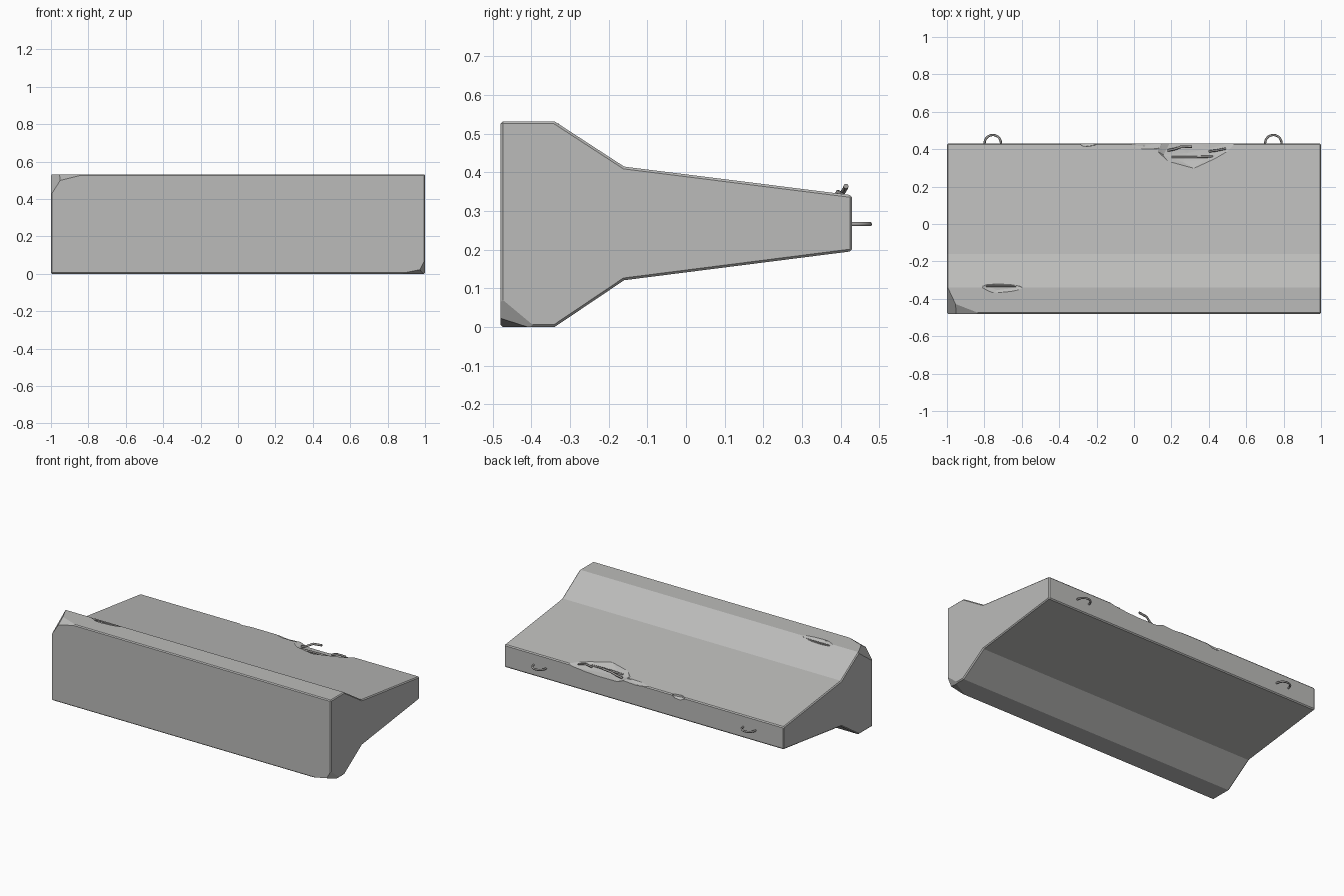
import bpy, bmesh, math, random
from mathutils import Vector

if "Cube" in bpy.data.objects:
    bpy.data.objects.remove(bpy.data.objects["Cube"])

random.seed(4)


def material(name, rgb):
    m = bpy.data.materials.new(name)
    m.diffuse_color = (*rgb, 1)
    m.use_nodes = True
    m.node_tree.nodes["Principled BSDF"].inputs["Base Color"].default_value = m.diffuse_color
    return m


concrete = material("concrete grey", (0.5, 0.5, 0.49))
steel = material("steel grey", (0.36, 0.35, 0.34))


def add_object(name, bm, mat):
    bmesh.ops.recalc_face_normals(bm, faces=bm.faces[:])
    me = bpy.data.meshes.new(name)
    bm.to_mesh(me)
    bm.free()
    me.materials.append(mat)
    ob = bpy.data.objects.new(name, me)
    bpy.context.collection.objects.link(ob)
    return ob


# Barrier body: the side profile swept along x
profile = [(-0.48, 0), (-0.34, 0), (-0.16, 0.121), (0.43, 0.196),
           (0.43, 0.341), (-0.16, 0.415), (-0.34, 0.532), (-0.48, 0.532)]
bm = bmesh.new()
face = bm.faces.new([bm.verts.new((-1, y, z)) for y, z in profile])
ext = bmesh.ops.extrude_face_region(bm, geom=[face])
bmesh.ops.translate(bm, vec=(2, 0, 0),
                    verts=[v for v in ext["geom"] if isinstance(v, bmesh.types.BMVert)])
bmesh.ops.recalc_face_normals(bm, faces=bm.faces[:])
sharp = [e for e in bm.edges if e.calc_face_angle(0) > math.radians(40)]
bmesh.ops.bevel(bm, geom=sharp, offset=0.006, segments=1, affect='EDGES')


# Broken corners: each plane slices off one chip
def chip(corner, dx, dy, dz):
    c = Vector(corner)
    a, b, d = c + Vector((dx, 0, 0)), c + Vector((0, dy, 0)), c + Vector((0, 0, dz))
    n = (b - a).cross(d - a).normalized()
    if n.dot(c - a) < 0:
        n = -n
    cut = bmesh.ops.bisect_plane(bm, geom=bm.verts[:] + bm.edges[:] + bm.faces[:],
                                 dist=1e-5, plane_co=a, plane_no=n, clear_outer=True)
    edges = [g for g in cut["geom_cut"] if isinstance(g, bmesh.types.BMEdge)]
    bmesh.ops.holes_fill(bm, edges=edges, sides=0)


top_corner, low_corner = (-1, -0.48, 0.532), (1, -0.48, 0)
chip(top_corner, 0.07, 0.15, -0.11)
chip(top_corner, 0.18, 0.07, -0.045)
chip(low_corner, -0.04, 0.09, 0.075)
chip(low_corner, -0.14, 0.075, 0.028)
body = add_object("concrete_barrier", bm, concrete)


# Gouges: jagged lumps subtracted from the body
def gouge(centre, size, subdiv=2, jitter=0.12):
    b = bmesh.new()
    bmesh.ops.create_icosphere(b, subdivisions=subdiv, radius=1)
    for v in b.verts:
        k = 1 + random.uniform(-jitter, jitter)
        v.co = Vector(centre) + Vector([v.co[i] * size[i] * k for i in range(3)])
    cutter = add_object("gouge_cutter", b, concrete)
    cutter.hide_render = True
    mod = body.modifiers.new("gouge", 'BOOLEAN')
    mod.operation = 'DIFFERENCE'
    mod.solver = 'EXACT'
    mod.object = cutter
    bpy.context.view_layer.objects.active = body
    bpy.ops.object.modifier_apply(modifier=mod.name)
    bpy.data.objects.remove(cutter)


gouge((0.32, 0.44, 0.357), (0.22, 0.13, 0.045))
gouge((0.08, 0.45, 0.352), (0.15, 0.06, 0.022))
gouge((-0.25, 0.44, 0.35), (0.06, 0.03, 0.04), 1)
gouge((-0.71, -0.335, 0.537), (0.12, 0.035, 0.02))


# Steel bars: round tubes along a path
def bar(name, points, radius):
    cu = bpy.data.curves.new(name, 'CURVE')
    cu.dimensions = '3D'
    cu.bevel_depth = radius
    cu.bevel_resolution = 1
    cu.use_fill_caps = True
    sp = cu.splines.new('POLY')
    sp.points.add(len(points) - 1)
    for p, co in zip(sp.points, points):
        p.co = (*co, 1)
    cu.materials.append(steel)
    ob = bpy.data.objects.new(name, cu)
    bpy.context.collection.objects.link(ob)


# Lifting loops on the back edge
for side, cx in (("left", -0.755), ("right", 0.745)):
    arc = [(cx + 0.044 * math.cos(t), 0.432 + 0.044 * math.sin(t), 0.266)
           for t in [math.pi * i / 10 for i in range(11)]]
    bar("lifting_loop_" + side,
        [(cx + 0.044, 0.40, 0.266)] + arc + [(cx - 0.044, 0.40, 0.266)], 0.006)

# Exposed reinforcement in the gouges
bar("rebar_long", [(0.20, 0.358, 0.333), (0.33, 0.358, 0.336), (0.46, 0.362, 0.333)], 0.006)
bar("rebar_bent", [(0.18, 0.393, 0.330), (0.215, 0.400, 0.340),
                   (0.25, 0.412, 0.358), (0.31, 0.414, 0.364)], 0.007)
bar("rebar_short", [(0.40, 0.388, 0.340), (0.44, 0.393, 0.349), (0.49, 0.403, 0.342)], 0.006)
bar("rebar_front", [(-0.79, -0.332, 0.522), (-0.63, -0.332, 0.522)], 0.005)
